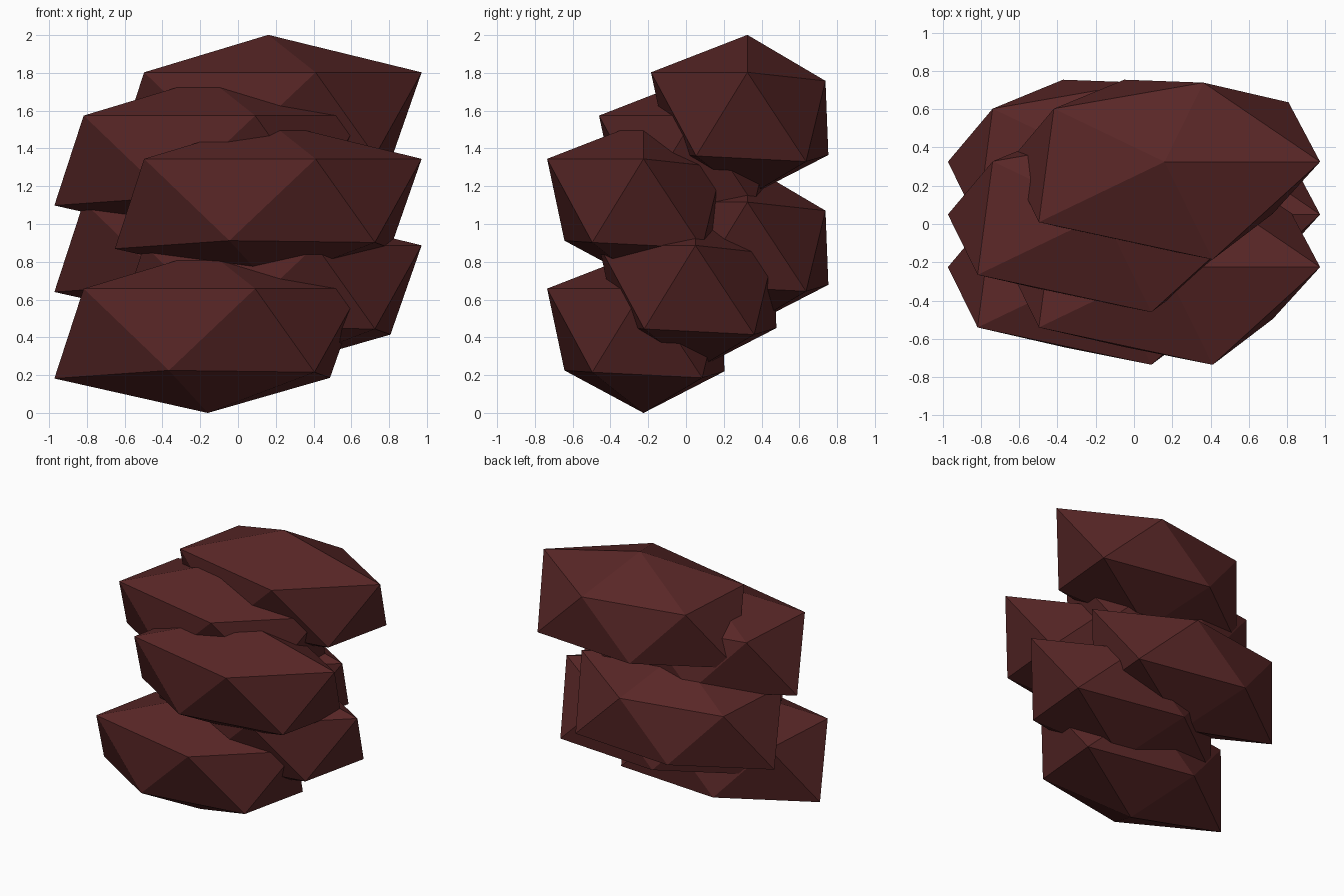
import bpy, bmesh, math
from mathutils import Vector

cube = bpy.data.objects.get("Cube")
if cube:
    bpy.data.objects.remove(cube, do_unlink=True)

# Single dark red-brown colour
mat = bpy.data.materials.new("dark_maroon")
mat.use_nodes = True
colour = (0.1, 0.02, 0.02, 1)
mat.diffuse_color = colour
bsdf = next(n for n in mat.node_tree.nodes if n.type == 'BSDF_PRINCIPLED')
bsdf.inputs["Base Color"].default_value = colour

# Radial dents: bottom tip, lower ring, upper ring, top tip
# (each ring runs counter-clockwise from +x)
DENTS = [0.79,
         0.985, 0.84, 1.0, 0.82, 0.86,
         1.0, 0.81, 0.88, 1.0, 1.0,
         0.82]
SIZE = Vector((0.908, 0.6, 0.532))


def ring_order(v):
    angle = (math.atan2(v.co.y, v.co.x) + 0.1) % math.tau
    return (round(v.co.z, 1), angle)


# One irregular faceted boulder, shared by the whole stack
bm = bmesh.new()
bmesh.ops.create_icosphere(bm, subdivisions=1, radius=1)
for v, dent in zip(sorted(bm.verts, key=ring_order), DENTS):
    v.co = v.co * SIZE * dent
bmesh.ops.recalc_face_normals(bm, faces=bm.faces)
mesh = bpy.data.meshes.new("boulder")
bm.to_mesh(mesh)
bm.free()
mesh.materials.append(mat)

# Stack from the top down: sides alternate, depth cycles in threes
for i in range(6):
    rock = bpy.data.objects.new(f"boulder_{i + 1}", mesh)
    rock.location = (0.16 if i % 2 == 0 else -0.16,
                     0.325 - 0.275 * (i % 3),
                     1.565 - 0.229 * i)
    bpy.context.collection.objects.link(rock)
